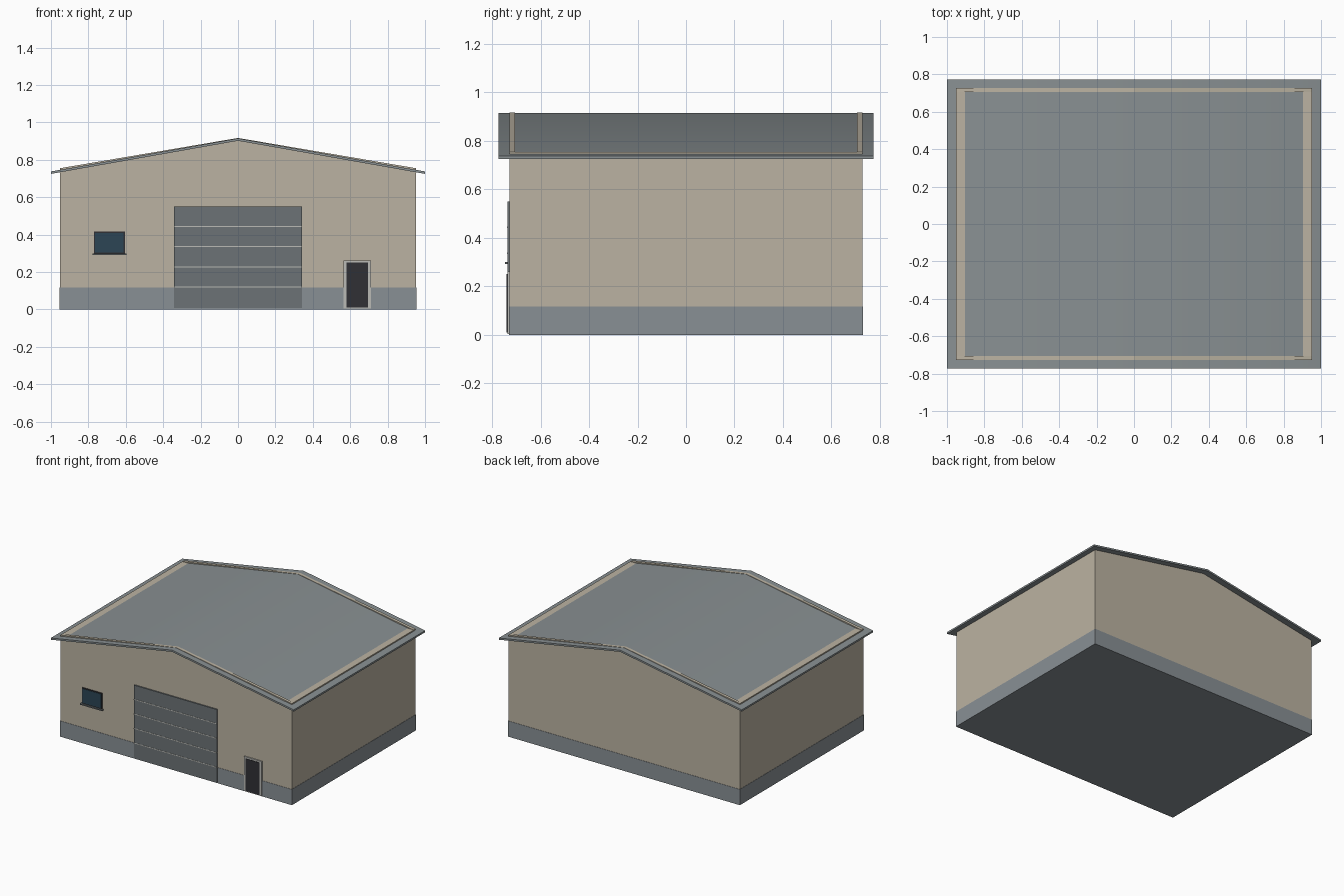
import bpy, bmesh, math

if "Cube" in bpy.data.objects:
    bpy.data.objects.remove(bpy.data.objects["Cube"])


def material(name, rgb):
    m = bpy.data.materials.new(name)
    m.diffuse_color = (*rgb, 1)
    m.use_nodes = True
    m.node_tree.nodes["Principled BSDF"].inputs["Base Color"].default_value = m.diffuse_color
    return m


WALL = material("beige_plaster", (0.50, 0.45, 0.36))
BASE = material("base_grey", (0.25, 0.28, 0.30))
ROOF = material("roof_grey", (0.25, 0.28, 0.29))
SHUTTER = material("shutter_grey", (0.15, 0.17, 0.18))
LIGHT = material("light_trim", (0.50, 0.50, 0.47))
DARK = material("dark_leaf", (0.03, 0.03, 0.035))
GLASS = material("blue_glass", (0.025, 0.06, 0.09))


def prism(name, profile, y0, y1, mat):
    """Extrude an x-z profile along y."""
    bm = bmesh.new()
    face = bm.faces.new([bm.verts.new((x, y0, z)) for x, z in profile])
    out = bmesh.ops.extrude_face_region(bm, geom=[face])
    moved = [v for v in out["geom"] if isinstance(v, bmesh.types.BMVert)]
    bmesh.ops.translate(bm, verts=moved, vec=(0, y1 - y0, 0))
    bmesh.ops.recalc_face_normals(bm, faces=bm.faces)
    me = bpy.data.meshes.new(name)
    bm.to_mesh(me)
    bm.free()
    me.materials.append(mat)
    ob = bpy.data.objects.new(name, me)
    bpy.context.collection.objects.link(ob)
    return ob


def box(name, x0, x1, y0, y1, z0, z1, mat):
    return prism(name, [(x0, z0), (x1, z0), (x1, z1), (x0, z1)], y0, y1, mat)


# Base slab
box("plinth", -0.955, 0.955, -0.73, 0.73, 0, 0.117, BASE)

# Side walls and gable walls, just breaking through the roof skin
for side, s in (("left", -1), ("right", 1)):
    a, b = sorted((s * 0.86, s * 0.953))
    box(side + "_wall", a, b, -0.727, 0.727, 0.1, 0.755, WALL)
gable = [(-0.953, 0.1), (0.953, 0.1), (0.953, 0.755), (0, 0.917), (-0.953, 0.755)]
for end, s in (("front", -1), ("back", 1)):
    a, b = sorted((s * 0.706, s * 0.728))
    prism(end + "_gable_wall", gable, a, b, WALL)

# Thin pitched roof with overhang
roof = prism("roof", [(-1, 0.725), (0, 0.902), (1, 0.725),
                      (1, 0.738), (0, 0.915), (-1, 0.738)], -0.773, 0.773, ROOF)
bpy.context.view_layer.objects.active = roof
roof.select_set(True)
bpy.ops.object.shade_smooth_by_angle(angle=math.radians(30))

# Sectional shutter with light seams
box("shutter", -0.342, 0.342, -0.737, -0.72, 0.008, 0.55, SHUTTER)
for i in range(1, 5):
    z = 0.012 + i * 0.108
    box(f"shutter_seam_{i}", -0.342, 0.342, -0.7385, -0.73, z - 0.003, z + 0.003, LIGHT)

# Side door
box("door_frame", 0.565, 0.71, -0.737, -0.72, 0.004, 0.262, LIGHT)
box("door_leaf", 0.581, 0.695, -0.74, -0.72, 0.01, 0.25, DARK)

# Window with sill
box("window_frame", -0.77, -0.605, -0.735, -0.72, 0.3, 0.416, DARK)
box("window_glass", -0.764, -0.611, -0.737, -0.72, 0.305, 0.41, GLASS)
box("window_sill", -0.778, -0.597, -0.747, -0.72, 0.291, 0.3, SHUTTER)
